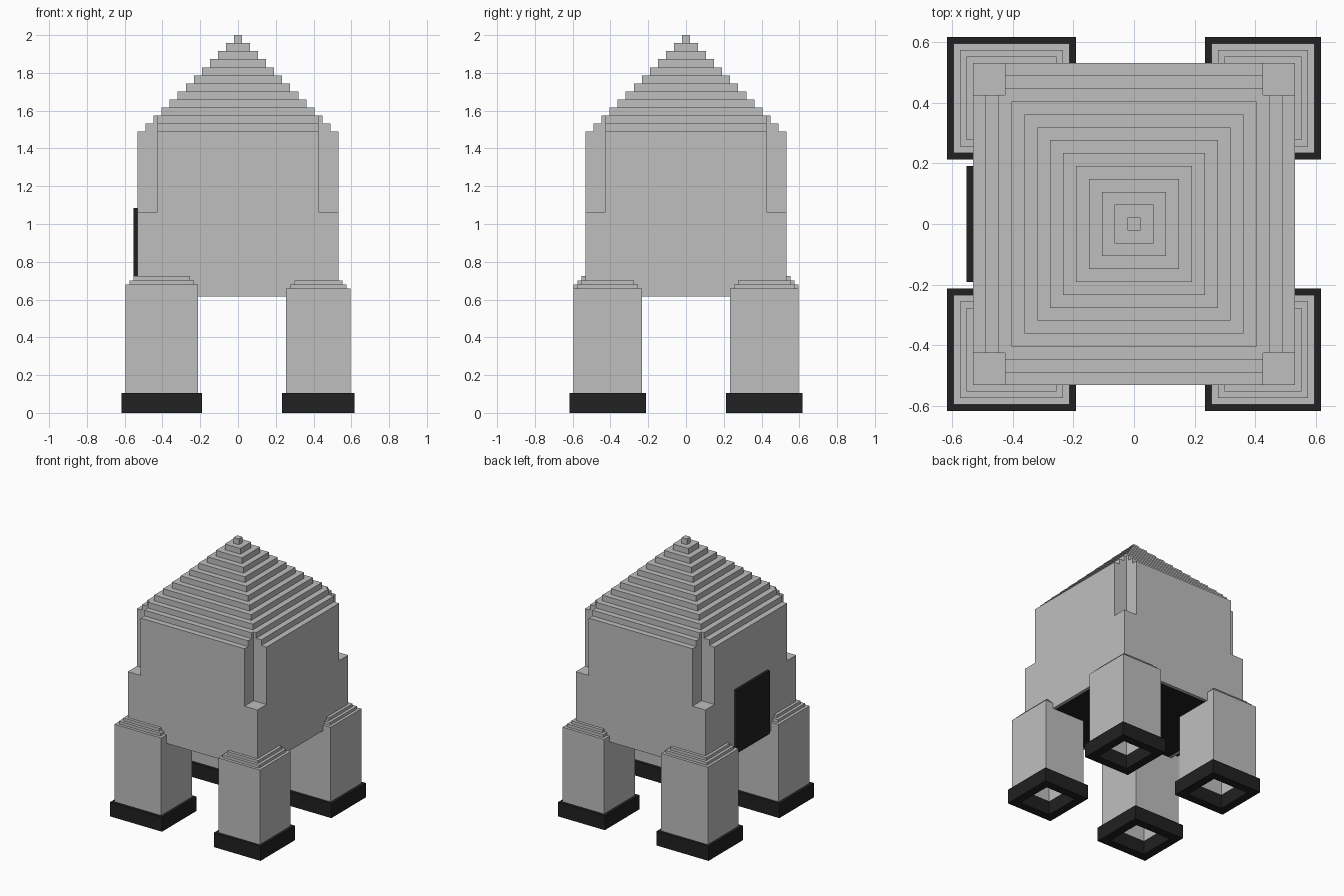
import bpy
import bmesh

cube = bpy.data.objects.get("Cube")
if cube:
    bpy.data.objects.remove(cube, do_unlink=True)

V = 2 / 94  # one block unit; all sizes below are in blocks


def material(name, value):
    m = bpy.data.materials.new(name)
    m.use_nodes = True
    colour = (value, value, value, 1)
    m.diffuse_color = colour
    m.node_tree.nodes["Principled BSDF"].inputs["Base Color"].default_value = colour
    return m


STONE = material("light grey", 0.52)
BLACK = material("soft black", 0.015)


def rect(x0, x1, y0, y1, inset=0):
    return [(x0 + inset, y0 + inset), (x1 - inset, y0 + inset),
            (x1 - inset, y1 - inset), (x0 + inset, y1 - inset)]


def square(h):
    return rect(-h, h, -h, h)


def plus(h, n):
    """Square of half width h with its corners cut back to n."""
    quarter = [(h, -n), (h, n), (n, n)]
    pts = []
    for _ in range(4):
        pts += quarter
        quarter = [(-y, x) for x, y in quarter]
    return pts


def loft(name, rings, mats, cap_start=True, cap_end=True, closed=False):
    """Join outlines, given as (points, height), into one solid."""
    bm = bmesh.new()
    loops = [[bm.verts.new((x * V, y * V, z * V)) for x, y in pts]
             for pts, z in rings]
    pairs = list(zip(loops, loops[1:]))
    if closed:
        pairs.append((loops[-1], loops[0]))
    for a, b in pairs:
        for i in range(len(a)):
            j = (i + 1) % len(a)
            bm.faces.new((a[i], a[j], b[j], b[i]))
    if cap_start and not closed:
        bm.faces.new(loops[0][::-1])
    if cap_end and not closed:
        bm.faces.new(loops[-1])
    bmesh.ops.recalc_face_normals(bm, faces=bm.faces)
    mesh = bpy.data.meshes.new(name)
    bm.to_mesh(mesh)
    bm.free()
    for m in mats:
        mesh.materials.append(m)
    obj = bpy.data.objects.new(name, mesh)
    bpy.context.collection.objects.link(obj)
    return obj


# Lower body, with a dark floor inside a narrow stone rim
body = loft("lower_body", [(square(24), 29), (square(25), 29), (square(25), 50)],
            [STONE, BLACK])
for face in body.data.polygons:
    if face.normal.z < -0.9 and face.area > (40 * V) ** 2:
        face.material_index = 1

# Upper body with notched corners and the first two roof steps
upper = []
for h, z0, z1 in [(25, 50, 70), (23, 70, 72), (21, 72, 74)]:
    upper += [(plus(h, 20), z0), (plus(h, 20), z1)]
loft("upper_body", upper, [STONE], cap_start=False)

# Stepped pyramid roof
roof = []
for k in range(10):
    h, z = 19 - 2 * k, 74 + 2 * k
    roof += [(square(h), z), (square(h), z + 2)]
loft("stepped_roof", roof, [STONE], cap_start=False)

# Door panel on the right side
door = rect(-26, -25, -9, 9)
loft("door", [(door, 29), (door, 51)], [BLACK])

# Hollow legs with stepped shoulders, each on an open square foot
for side, x0, x1, top in [("right", -28, -10, 32), ("left", 12, 28, 31)]:
    for end, y0, y1 in [("front", -28, -11), ("back", 11, 28)]:
        box = (x0, x1, y0, y1)
        rings = [(rect(*box, 2), 28), (rect(*box, 2), 5), (rect(*box), 5)]
        for s in range(3):
            low = 5 if s == 0 else top + s - 1
            if s:
                rings.append((rect(*box, s), low))
            rings.append((rect(*box, s), top + s))
        loft(f"{end}_{side}_leg", rings, [STONE])
        outer, inner = rect(*box, -1), rect(*box, 2)
        loft(f"{end}_{side}_foot",
             [(outer, 0), (outer, 5), (inner, 5), (inner, 0)],
             [BLACK], closed=True)
